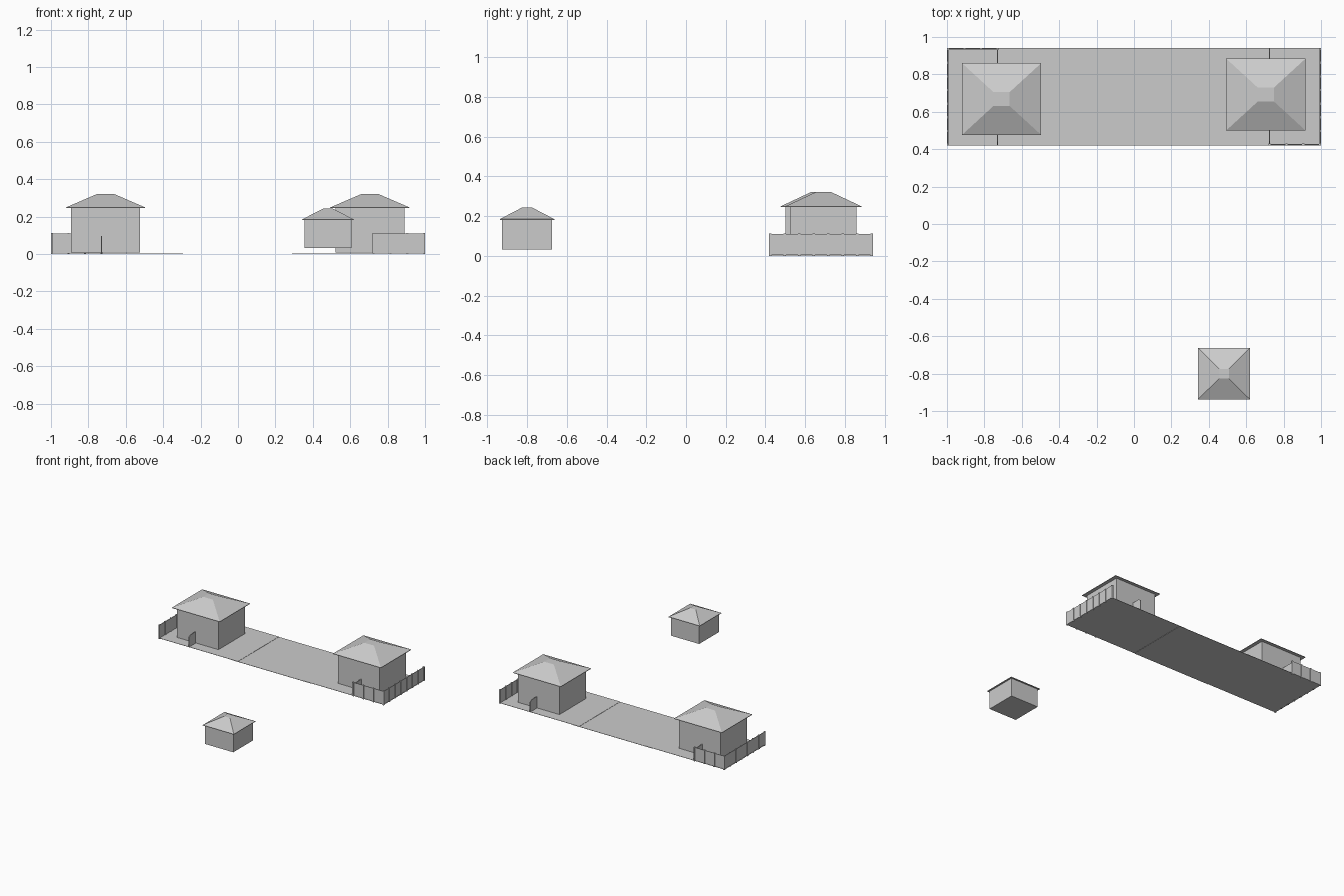
import bpy, bmesh
from mathutils import Vector

if "Cube" in bpy.data.objects:
    bpy.data.objects.remove(bpy.data.objects["Cube"])


def mesh_object(name, bm):
    bmesh.ops.recalc_face_normals(bm, faces=bm.faces)
    me = bpy.data.meshes.new(name)
    bm.to_mesh(me)
    bm.free()
    ob = bpy.data.objects.new(name, me)
    bpy.context.collection.objects.link(ob)
    return ob


def add_box(bm, lo, hi):
    lo, hi = Vector(lo), Vector(hi)
    for v in bmesh.ops.create_cube(bm, size=1)["verts"]:
        v.co = Vector((v.co[i] * (hi[i] - lo[i]) + (lo[i] + hi[i]) / 2 for i in range(3)))


def box(name, lo, hi):
    bm = bmesh.new()
    add_box(bm, lo, hi)
    return mesh_object(name, bm)


def house(name, c, wall, eave, cap, z0, z1, z2):
    """Box walls with a flat-topped hipped roof."""
    x, y = c
    box(name + "_walls", (x - wall[0], y - wall[1], z0), (x + wall[0], y + wall[1], z1))
    bm = bmesh.new()
    rings = []
    for (hx, hy), z in ((eave, z1 - 0.003), (eave, z1 + 0.001), (cap, z2)):
        rings.append([bm.verts.new((x + sx * hx, y + sy * hy, z))
                      for sx, sy in ((-1, -1), (1, -1), (1, 1), (-1, 1))])
    for a, b in zip(rings, rings[1:]):
        for i in range(4):
            j = (i + 1) % 4
            bm.faces.new((a[i], a[j], b[j], b[i]))
    bm.faces.new(rings[0])
    bm.faces.new(rings[-1])
    mesh_object(name + "_roof", bm)


def fence(name, a, b, n, h=0.11):
    """Thin panel from a to b with n + 1 evenly spaced posts."""
    a, b = Vector(a), Vector(b)
    t, p = 0.002, 0.006
    bm = bmesh.new()
    add_box(bm, (min(a.x, b.x) - t, min(a.y, b.y) - t, 0.004),
            (max(a.x, b.x) + t, max(a.y, b.y) + t, h))
    for i in range(n + 1):
        q = a.lerp(b, i / n)
        add_box(bm, (q.x - p, q.y - p, 0), (q.x + p, q.y + p, h + 0.002))
    mesh_object(name, bm)


def gate(name, x, y_out, y_in):
    """Small panel between the plot edge and the house, chamfered outer top."""
    d = 0.02 if y_in > y_out else -0.02
    prof = [(y_out, 0.004), (y_in, 0.004), (y_in, 0.097), (y_out + d, 0.097), (y_out, 0.085)]
    bm = bmesh.new()
    face = bm.faces.new([bm.verts.new((x - 0.003, y, z)) for y, z in prof])
    ext = bmesh.ops.extrude_face_region(bm, geom=[face])["geom"]
    bmesh.ops.translate(bm, vec=(0.006, 0, 0),
                        verts=[g for g in ext if isinstance(g, bmesh.types.BMVert)])
    mesh_object(name, bm)


# ground: middle slab overlapped by the two end plots
box("middle_ground", (-0.355, 0.42, 0.002), (0.35, 0.94, 0.004))
box("left_ground", (-1, 0.42, 0.004), (-0.295, 0.94, 0.006))
box("right_ground", (0.29, 0.42, 0.004), (1, 0.94, 0.006))

# two large houses and one small detached hut
for name, c in (("left_house", (-0.708, 0.668)), ("right_house", (0.705, 0.692))):
    house(name, c, (0.184, 0.167), (0.212, 0.192), (0.043, 0.037), 0.008, 0.248, 0.322)
house("small_hut", (0.481, -0.8), (0.125, 0.125), (0.138, 0.137), (0.026, 0.026),
      0.032, 0.184, 0.243)

# fences: the left plot is the right plot turned half round
E, F, B = 0.994, 0.425, 0.935
fence("right_side_fence", (E, F), (E, B), 7)
fence("right_front_fence", (0.725, F), (E, F), 3)
fence("left_side_fence", (-E, F), (-E, B), 7)
fence("left_back_fence", (-E, B), (-0.73, B), 3)

# gates beside the houses
gate("left_front_gate", -0.73, 0.42, 0.505)
gate("left_back_gate", -0.73, 0.935, 0.83)
gate("right_front_gate", 0.725, 0.425, 0.53)
gate("right_back_gate", 0.725, 0.94, 0.855)
